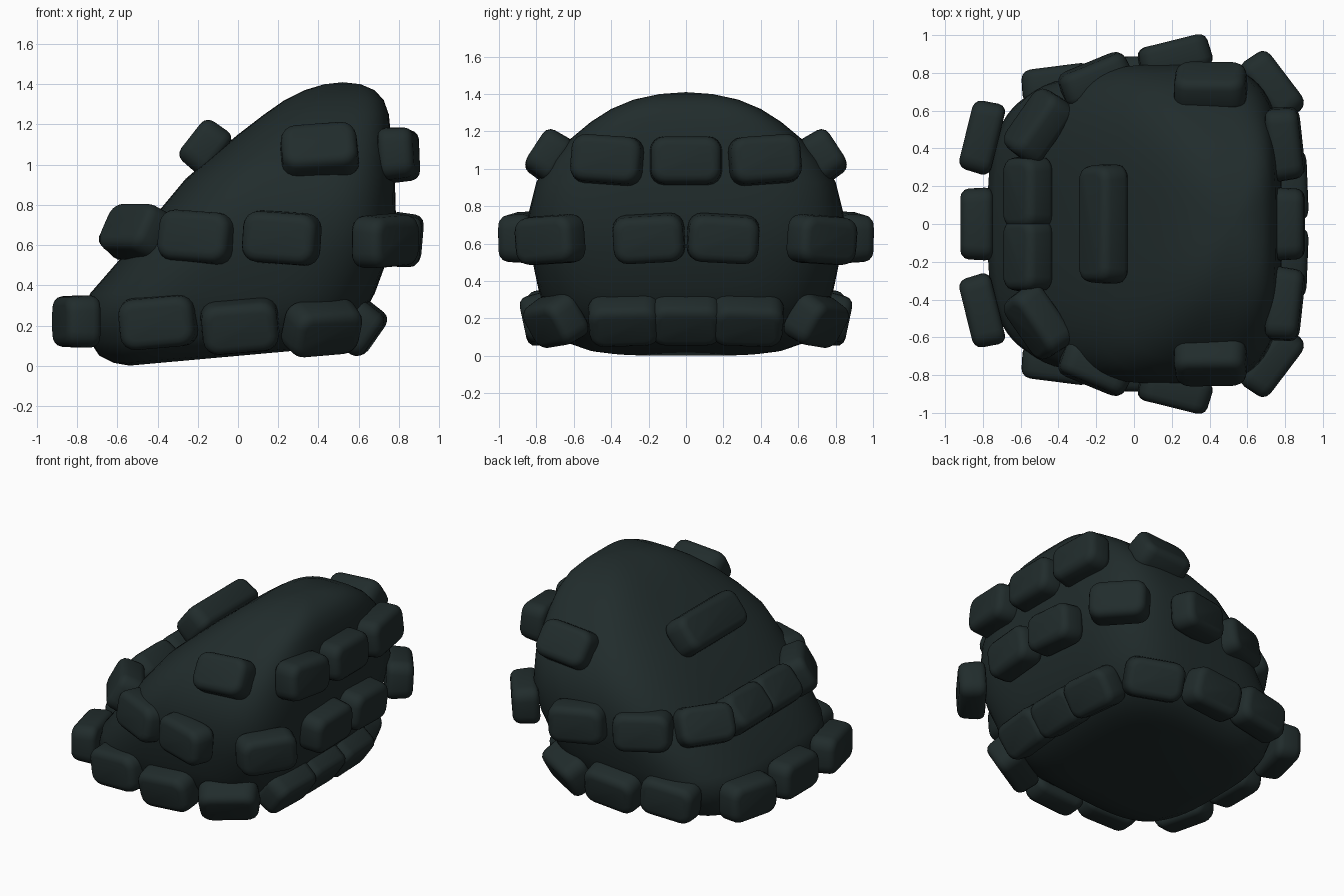
import bpy, bmesh, math
from mathutils import Matrix, Vector

old = bpy.data.objects.get("Cube")
if old:
    bpy.data.objects.remove(old)

# One dark green-grey colour for everything
COLOUR = (0.015, 0.025, 0.025, 1.0)
mat = bpy.data.materials.new("dark_slate")
mat.use_nodes = True
mat.diffuse_color = COLOUR
bsdf = next(n for n in mat.node_tree.nodes if n.type == 'BSDF_PRINCIPLED')
bsdf.inputs["Base Color"].default_value = COLOUR
bsdf.inputs["Roughness"].default_value = 0.7


def finish(name, bm):
    bmesh.ops.recalc_face_normals(bm, faces=bm.faces[:])
    mesh = bpy.data.meshes.new(name)
    bm.to_mesh(mesh)
    bm.free()
    mesh.materials.append(mat)
    ob = bpy.data.objects.new(name, mesh)
    bpy.context.collection.objects.link(ob)
    mesh.shade_smooth()
    return ob


# Body: horizontal superellipse slices (height, left x, right x, half depth)
SLICES = [(0.00, -0.54, 0.30, 0.45), (0.015, -0.62, 0.40, 0.54),
          (0.05, -0.69, 0.48, 0.63),
          (0.12, -0.735, 0.56, 0.70), (0.25, -0.775, 0.63, 0.76),
          (0.36, -0.735, 0.68, 0.79), (0.55, -0.57, 0.75, 0.83),
          (0.75, -0.41, 0.785, 0.845), (0.93, -0.26, 0.78, 0.80),
          (1.05, -0.12, 0.77, 0.72), (1.15, 0.00, 0.76, 0.63),
          (1.25, 0.13, 0.75, 0.51), (1.32, 0.23, 0.725, 0.40),
          (1.37, 0.33, 0.68, 0.28), (1.40, 0.43, 0.61, 0.14)]
SEGS = 64


def power(v, e):
    return math.copysign(abs(v) ** e, v)


bm = bmesh.new()
rings = []
for z, xl, xr, hy in SLICES:
    ring = []
    for i in range(SEGS):
        a = 2 * math.pi * i / SEGS
        # squarer corners at the tail than at the nose
        e = 0.52 if math.cos(a) > 0 else 0.61
        x = (xl + xr) / 2 + (xr - xl) / 2 * power(math.cos(a), e)
        y = hy * power(math.sin(a), e)
        # the underside rises gently towards +x
        lift = 0.09 * max(0, x + 0.55) * max(0, 1 - z / 0.3)
        ring.append(bm.verts.new((x, y, z + lift)))
    rings.append(ring)
for r0, r1 in zip(rings, rings[1:]):
    for i in range(SEGS):
        j = (i + 1) % SEGS
        bm.faces.new((r0[i], r0[j], r1[j], r1[i]))
bm.faces.new(rings[0][::-1])
tip = bm.verts.new((0.52, 0, 1.41))
for i in range(SEGS):
    bm.faces.new((rings[-1][i], rings[-1][(i + 1) % SEGS], tip))
finish("body", bm)


# Rounded pads: the flat side faces out along yaw, tipped up by pitch
def pad(name, loc, yaw, pitch=0, roll=0, length=0.39):
    bm = bmesh.new()
    bmesh.ops.create_cube(bm, size=1)
    bmesh.ops.scale(bm, vec=(0.175, length, 0.265), verts=bm.verts[:])
    # narrow the outer face slightly
    for v in bm.verts:
        if v.co.x > 0:
            v.co.y *= 0.95
            v.co.z *= 0.93
    ups = [e for e in bm.edges
           if abs((e.verts[0].co - e.verts[1].co).normalized().x) > 0.9]
    bmesh.ops.bevel(bm, geom=ups, offset=0.075, segments=4, profile=0.5,
                    affect='EDGES')
    rims = [e for e in bm.edges
            if abs(e.verts[0].co.x - e.verts[1].co.x) < 1e-4]
    bmesh.ops.bevel(bm, geom=rims, offset=0.045, segments=3, profile=0.5,
                    affect='EDGES')
    ob = finish(name, bm)
    rot = (Matrix.Rotation(math.radians(yaw), 4, 'Z')
           @ Matrix.Rotation(math.radians(-pitch), 4, 'Y')
           @ Matrix.Rotation(math.radians(roll), 4, 'X'))
    ob.matrix_world = Matrix.Translation(Vector(loc)) @ rot


# Pads on the centre line
pad("lower_nose_pad", (-0.832, 0, 0.22), 180)
pad("lower_tail_pad", (0.61, 0, 0.19), 0, -35)
pad("upper_tail_pad", (0.815, 0, 1.045), 0, 2)
pad("upper_slope_pad", (-0.165, 0, 1.09), 180, 38, 0, 0.64)

# Mirrored pads: name, location, yaw, pitch, roll
PAIRS = [
    ("lower_nose_corner_pad", (-0.805, 0.46, 0.22), 166, 0, 0),
    ("lower_front_side_pad", (-0.40, 0.745, 0.215), 97, -3, -5),
    ("lower_mid_side_pad", (0.01, 0.785, 0.195), 90, -12, -5),
    ("lower_tail_corner_pad", (0.42, 0.70, 0.185), 60, -30, -5),
    ("lower_tail_side_pad", (0.61, 0.33, 0.185), 3, -35, -2),
    ("middle_slope_pad", (-0.565, 0.165, 0.665), 180, 40, 0),
    ("middle_slope_corner_pad", (-0.51, 0.52, 0.67), 145, 28, 0),
    ("middle_front_side_pad", (-0.205, 0.77, 0.64), 112, 6, 4),
    ("middle_rear_side_pad", (0.215, 0.885, 0.635), 104, 0, 4),
    ("middle_tail_corner_pad", (0.735, 0.73, 0.62), 37, -3, -3),
    ("middle_tail_pad", (0.825, 0.20, 0.625), 2, -5, -3),
    ("upper_tail_side_pad", (0.80, 0.425, 1.05), 6, 4, 4),
    ("upper_side_pad", (0.405, 0.735, 1.07), 92, 33, -5),
]
for name, (x, y, z), yaw, pitch, roll in PAIRS:
    pad("back_" + name, (x, y, z), yaw, pitch, roll)
    pad("front_" + name, (x, -y, z), -yaw, pitch, -roll)
